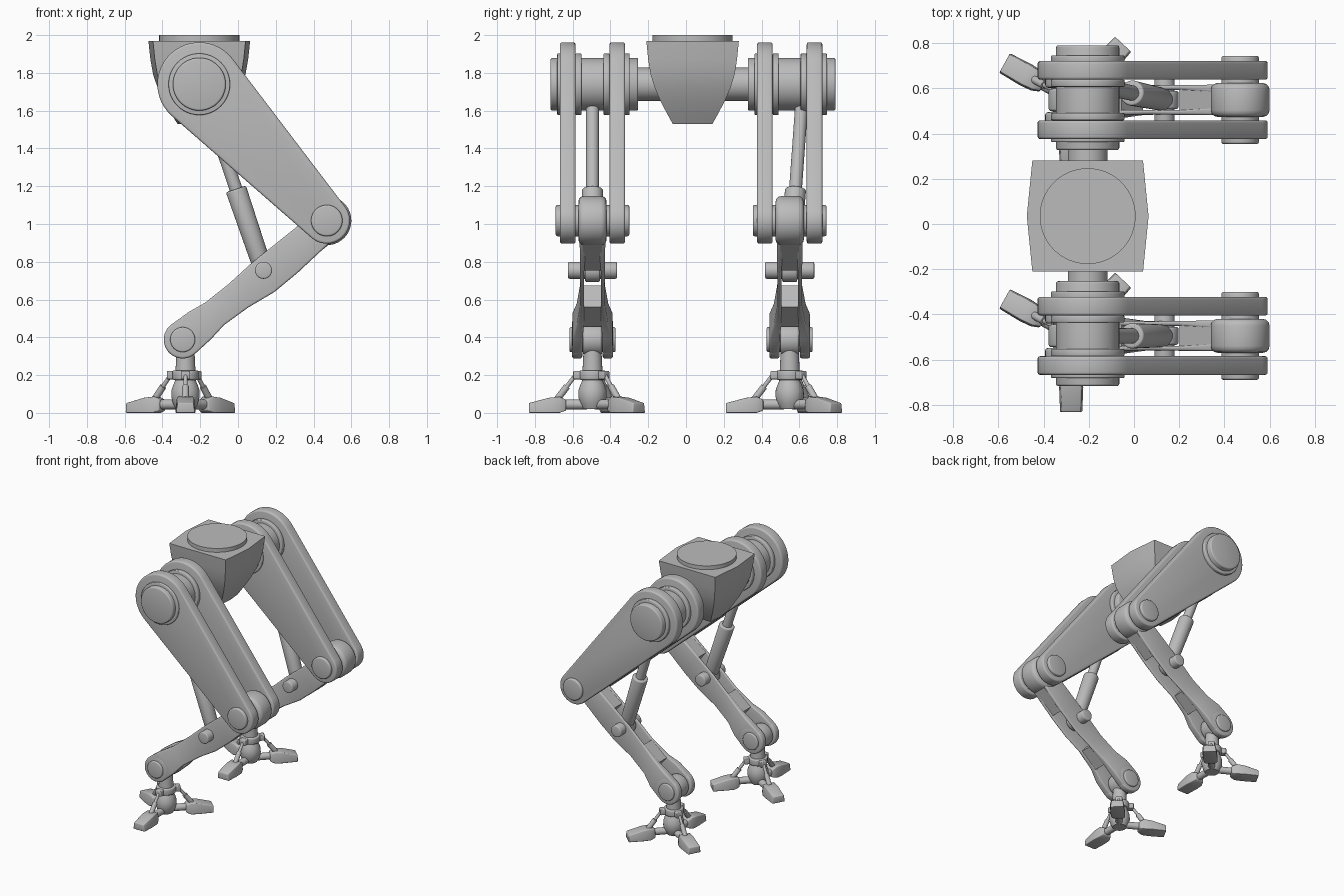
import bpy, bmesh, math
from mathutils import Vector, Matrix

if "Cube" in bpy.data.objects:
    bpy.data.objects.remove(bpy.data.objects["Cube"])

grey = bpy.data.materials.new("plain grey")
grey.diffuse_color = (0.5, 0.5, 0.5, 1)
grey.use_nodes = True
grey.node_tree.nodes["Principled BSDF"].inputs["Base Color"].default_value = grey.diffuse_color


def finish(name, bm, bevel=0.0, angle=40):
    """Turn a bmesh into a smooth-shaded object with optional softened edges."""
    bmesh.ops.recalc_face_normals(bm, faces=bm.faces)
    if bevel:
        sharp = [e for e in bm.edges if len(e.link_faces) == 2
                 and e.calc_face_angle(0) > math.radians(40)]
        bmesh.ops.bevel(bm, geom=sharp, offset=bevel, segments=3, profile=0.5,
                        affect='EDGES', clamp_overlap=True)
    me = bpy.data.meshes.new(name)
    bm.to_mesh(me)
    bm.free()
    me.materials.append(grey)
    me.polygons.foreach_set("use_smooth", [True] * len(me.polygons))
    me.set_sharp_from_angle(angle=math.radians(angle))
    ob = bpy.data.objects.new(name, me)
    bpy.context.collection.objects.link(ob)
    return ob


def rod(name, a, b, r1, r2=None, bevel=0.0, sides=40):
    """Cylinder or cone from point a to point b."""
    a, b = Vector(a), Vector(b)
    d = b - a
    m = Matrix.Translation((a + b) / 2) @ d.to_track_quat('Z', 'Y').to_matrix().to_4x4()
    bm = bmesh.new()
    bmesh.ops.create_cone(bm, cap_ends=True, segments=sides, radius1=r1,
                          radius2=r1 if r2 is None else r2, depth=d.length, matrix=m)
    return finish(name, bm, bevel)


def pin(name, x, z, r, y0, y1, bevel=0.0):
    """Cylinder lying along y."""
    return rod(name, (x, y0, z), (x, y1, z), r, bevel=bevel, sides=48)


def loft(name, rings, bevel=0.0, angle=40):
    """Skin a row of equal point rings and cap both ends."""
    bm = bmesh.new()
    vs = [[bm.verts.new(p) for p in ring] for ring in rings]
    n = len(rings[0])
    for lo, hi in zip(vs, vs[1:]):
        for i in range(n):
            j = (i + 1) % n
            bm.faces.new((lo[i], lo[j], hi[j], hi[i]))
    bm.faces.new(vs[0])
    bm.faces.new(vs[-1])
    return finish(name, bm, bevel, angle)


HIP = Vector((-0.205, 1.74))
KNEE = Vector((0.47, 1.018))
ANKLE = Vector((-0.293, 0.388))
FOOT_X = -0.278

# Body: tapered pod with a turret ring on top
CX, CY = HIP.x, 0.035
rings = []
for z, hy in ((1.53, .105), (1.58, .133), (1.65, .17), (1.72, .2), (1.79, .222),
              (1.87, .235), (1.97, .245)):
    hx, mid = hy, hy * 1.1
    rings.append([(CX - hx, CY - hy, z), (CX + hx, CY - hy, z), (CX + mid, CY, z),
                  (CX + hx, CY + hy, z), (CX - hx, CY + hy, z), (CX - mid, CY, z)])
loft("body_pod", rings)
rod("body_top_ring", (CX, CY, 1.95), (CX, CY, 2.0), 0.212, sides=64)
pin("hip_axle", HIP.x, HIP.y, 0.088, -0.30, 0.38)


def thigh_plate(name, y0, y1):
    """Tapered plate: two arcs joined by their outer tangents."""
    d = KNEE - HIP
    base, half = math.atan2(d.y, d.x), math.acos((0.222 - 0.122) / d.length)
    pts = []
    for c, r, start, sweep in ((HIP, .222, base + half, 2 * math.pi - 2 * half),
                               (KNEE, .122, base - half, 2 * half)):
        for i in range(25):
            t = start + sweep * i / 24
            pts.append((c.x + r * math.cos(t), c.y + r * math.sin(t)))
    loft(name, [[(x, y, z) for x, z in pts] for y in (y0, y1)], 0.012)


def shin(tag, cy):
    """Shin: two side walls leaving a slot and a fork, plus two core blocks."""
    d = (ANKLE - KNEE).normalized()
    n = Vector((d.y, -d.x))
    length = (ANKLE - KNEE).length

    def ring(s, up, low, ya, yb):
        c = KNEE + d * s * length
        t, b = c + n * up, c + n * low
        return [(t.x, ya, t.y), (t.x, yb, t.y), (b.x, yb, b.y), (b.x, ya, b.y)]

    for side, word in ((-1, "front"), (1, "back")):
        wall = [(.05, .075, -.10, .03, .068), (.3, .078, -.115, .044, .066),
                (.46, .08, -.115, .044, .064), (.62, .072, -.09, .044, .066),
                (.78, .075, -.08, .044, .084), (.88, .092, -.094, .052, .106),
                (1.0, .1, -.1, .054, .108)]
        loft(f"{tag}_shin_{word}_wall",
             [ring(s, u, l, cy + side * a, cy + side * b) for s, u, l, a, b in wall], 0.012)
        pin(f"{tag}_shin_{word}_fork_end", ANKLE.x, ANKLE.y, 0.1,
            cy + side * .054, cy + side * .108, 0.012)
    for word, s0, s1, u, l in (("upper", .05, .29, .074, -.105),
                               ("lower", .63, .8, .07, -.078)):
        loft(f"{tag}_shin_{word}_core", [ring(s, u, l, cy - .05, cy + .05) for s in (s0, s1)])


def foot(tag, cy):
    """Foot: neck, ball, strut collar and three toes with struts."""
    def up(z):
        return (FOOT_X, cy, z)
    pin(f"{tag}_ankle_knuckle", ANKLE.x, ANKLE.y, 0.085, cy - .05, cy + .05, 0.012)
    rod(f"{tag}_ankle_neck", up(.16), up(.36), .056, .046)
    rod(f"{tag}_strut_collar", up(.175), up(.225), .07, bevel=.008)
    prof = ((.02, .05), (.05, .066), (.085, .075), (.12, .074), (.15, .064), (.18, .05))
    loft(f"{tag}_foot_ball", [[(FOOT_X + r * math.cos(i * math.pi / 16),
                                cy + r * math.sin(i * math.pi / 16), z)
                               for i in range(32)] for z, r in prof])
    for k, deg in enumerate((270, 151, 47)):
        a = math.radians(deg)
        out, side = Vector((math.cos(a), math.sin(a), 0)), Vector((-math.sin(a), math.cos(a), 0))

        def at(r, w, z):
            return Vector((FOOT_X, cy, z)) + out * r + side * w
        toe = ((.14, .012, .07, .036), (.175, .0, .086, .05), (.23, .0, .08, .054),
               (.337, .0, .052, .05))
        loft(f"{tag}_toe_{k}", [[at(r, -w, lo), at(r, w, lo), at(r, w * .85, hi),
                                 at(r, -w * .85, hi)] for r, lo, hi, w in toe], 0.006)
        rod(f"{tag}_toe_{k}_root", at(.03, 0, .045), at(.16, 0, .045), .026)
        loft(f"{tag}_collar_lug_{k}", [[at(r, -.025, .178), at(r, .025, .178),
                                        at(r, .025, .222), at(r, -.025, .222)]
                                       for r in (.04, .102)], 0.006)
        rod(f"{tag}_toe_{k}_strut", at(.09, 0, .2), at(.185, 0, .075), .011, sides=16)
        rod(f"{tag}_toe_{k}_strut_sleeve", at(.135, 0, .14), at(.185, 0, .075), .018, sides=16)


# Two identical legs; only the rod of the back leg leans sideways
for tag, cy, lean in (("front_leg", -0.495, 0.0), ("back_leg", 0.549, 0.05)):
    # Hip drum, collars and thigh plates
    pin(f"{tag}_hip_drum", HIP.x, HIP.y, .14, cy - .222, cy + .242, .01)
    for k, (a, b) in enumerate(((-.187, -.16), (-.09, -.058), (.058, .09), (.16, .197))):
        pin(f"{tag}_hip_collar_{k}", HIP.x, HIP.y, .163, cy + a, cy + b, .006)
    thigh_plate(f"{tag}_thigh_front_plate", cy - .173, cy - .09)
    thigh_plate(f"{tag}_thigh_back_plate", cy + .09, cy + .173)
    # Knee
    pin(f"{tag}_knee_pin", KNEE.x, KNEE.y, .083, cy - .195, cy + .195, .01)
    pin(f"{tag}_knee_knob", KNEE.x, KNEE.y, .13, cy - .075, cy + .075, .03)
    # Shin, its pins and the foot
    shin(tag, cy)
    pin(f"{tag}_piston_pin", .135, .755, .045, cy - .13, cy + .13, .008)
    pin(f"{tag}_ankle_pin", ANKLE.x, ANKLE.y, .066, cy - .122, cy + .122, .008)
    foot(tag, cy)
    # Piston between hip and shin
    low = Vector((.135, cy, .755))
    top = Vector((-.172, cy + lean + .3 * lean, 1.66))
    rod(f"{tag}_piston_sleeve", low, low.lerp(top, .475), .05, .056, bevel=.01)
    rod(f"{tag}_piston_rod", low.lerp(top, .4), top, .034)
    pin(f"{tag}_piston_eye", low.x, low.z, .062, cy - .04, cy + .04, .01)
